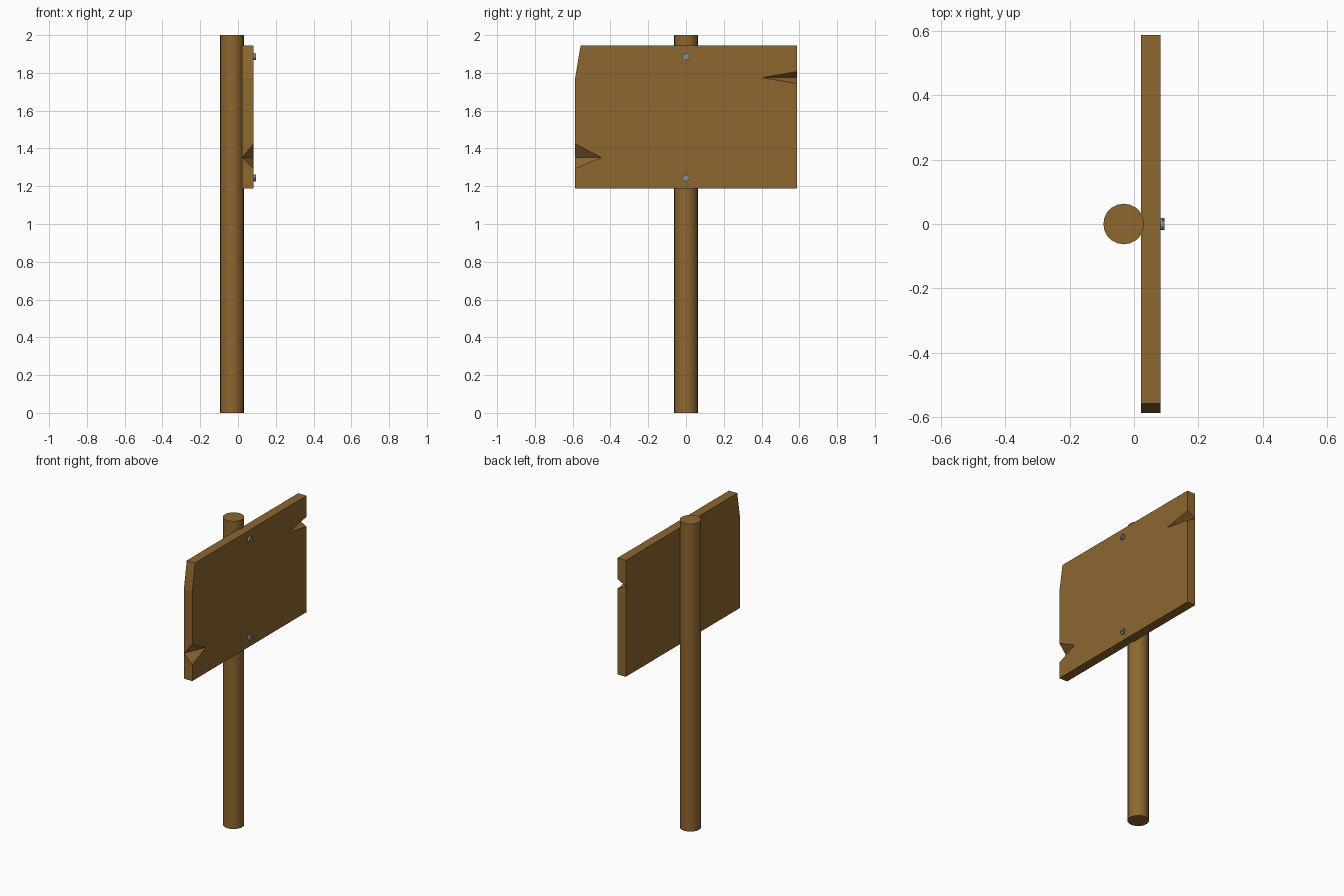
import bpy, bmesh
from math import sin, cos, radians, asin, pi

if "Cube" in bpy.data.objects:
    bpy.data.objects.remove(bpy.data.objects["Cube"])


def material(name, rgb):
    m = bpy.data.materials.new(name)
    m.diffuse_color = (*rgb, 1)
    m.use_nodes = True
    m.node_tree.nodes["Principled BSDF"].inputs["Base Color"].default_value = m.diffuse_color
    return m


wood = material("wood", (0.27, 0.135, 0.03))
metal = material("metal", (0.25, 0.28, 0.31))


def add_loft(bm, front, back, x0, x1):
    """Solid between a back outline at x0 and a front outline at x1 (y, z points).
    Repeated points in the back outline share one vertex."""
    fv = [bm.verts.new((x1, y, z)) for y, z in front]
    shared = {}
    bv = []
    for p in back:
        if p not in shared:
            shared[p] = bm.verts.new((x0, *p))
        bv.append(shared[p])
    n = len(front)
    bm.faces.new(fv)
    bm.faces.new(list(dict.fromkeys(reversed(bv))))
    for i in range(n):
        j = (i + 1) % n
        bm.faces.new(list(dict.fromkeys((fv[i], bv[i], bv[j], fv[j]))))


def finish(bm, name, mat):
    bmesh.ops.recalc_face_normals(bm, faces=bm.faces)
    me = bpy.data.meshes.new(name)
    bm.to_mesh(me)
    bm.free()
    me.materials.append(mat)
    ob = bpy.data.objects.new(name, me)
    bpy.context.collection.objects.link(ob)
    return ob


# Round post
bpy.ops.mesh.primitive_cylinder_add(vertices=20, radius=0.063, depth=2,
                                    location=(-0.032, 0, 1))
post = bpy.context.object
post.name = "post"
post.data.materials.append(wood)
bpy.ops.object.shade_smooth_by_angle(angle=radians(30))

# Board: the splits are open on the front and close to a point at the back edge
W = 0.587
right_split = [(W, 1.743), (0.403, 1.775), (W, 1.807)]
left_split = [(-W, 1.425), (-0.447, 1.352), (-W, 1.293)]
bottom = [(-W, 1.187), (W, 1.187)]
top = [(W, 1.944), (-0.558, 1.944), (-W, 1.772)]
bm = bmesh.new()
add_loft(bm, bottom + right_split + top + left_split,
         bottom + [(W, 1.775)] * 3 + top + [(-W, 1.352)] * 3, 0.022, 0.082)
finish(bm, "board", wood)


# Slotted screw heads: a thin disc with two raised half-moons
def screw(name, z, angle, r=0.018, slot=0.003):
    def place(pts):
        return [(r * cos(t + angle), z + r * sin(t + angle)) for t in pts]
    bm = bmesh.new()
    disc = place([2 * pi * i / 16 for i in range(16)])
    add_loft(bm, disc, disc, 0.078, 0.088)
    a = asin(slot / r)
    for turn in (0, pi):
        moon = place([turn + a + (pi - 2 * a) * i / 8 for i in range(9)])
        add_loft(bm, moon, moon, 0.087, 0.094)
    finish(bm, name, metal)


screw("top_screw", 1.886, radians(48))
screw("bottom_screw", 1.243, radians(12))
